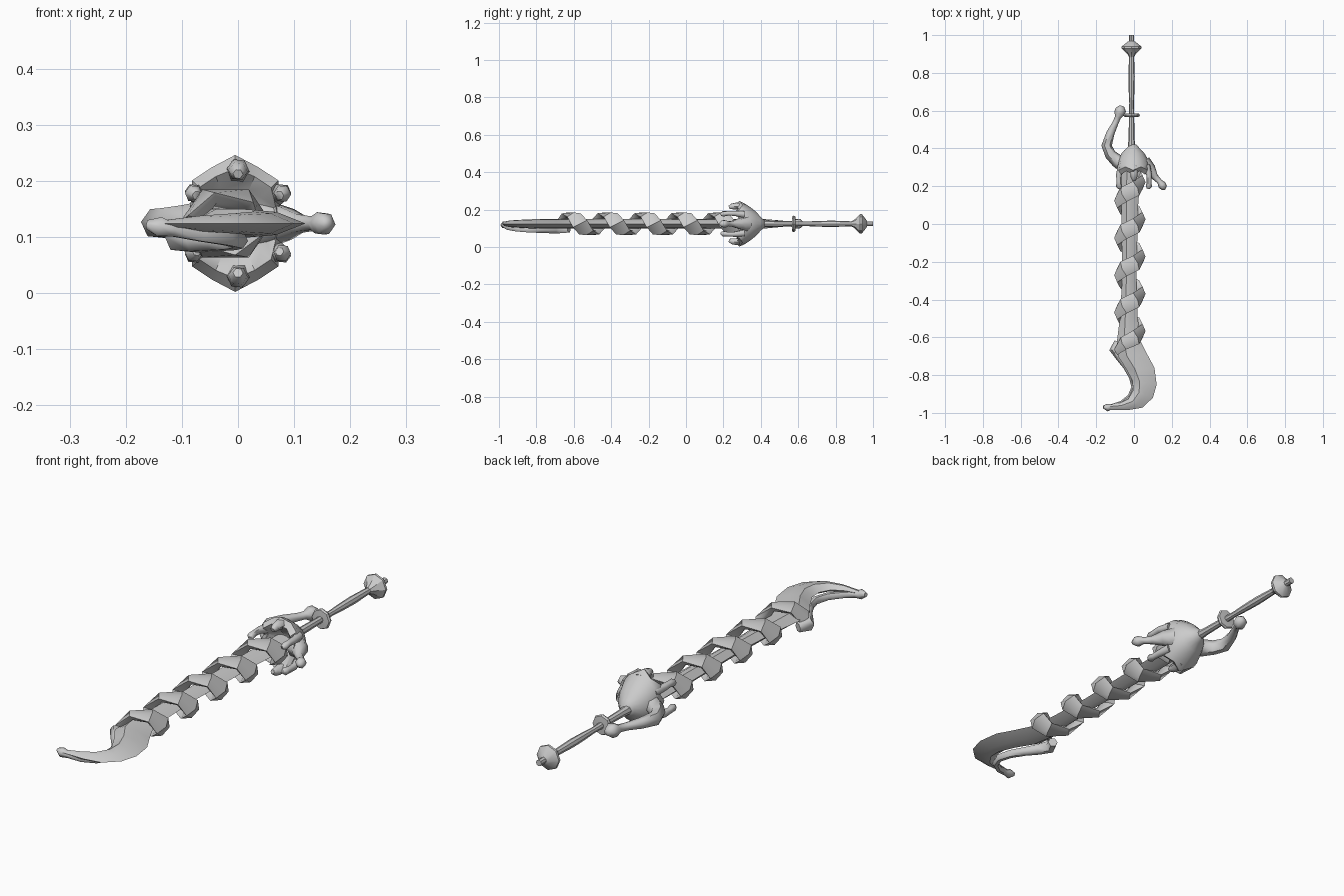
import bpy, bmesh, math
from mathutils import Vector

ZC = 0.124  # height of the weapon's long axis
metal = bpy.data.materials.new("grey metal")
metal.diffuse_color = (0.6, 0.6, 0.6, 1)


def loft(name, rings, angle=40):
    """Skin a list of equal rings of points and cap both ends."""
    bm = bmesh.new()
    rows = [[bm.verts.new(p) for p in ring] for ring in rings]
    n = len(rows[0])
    for a, b in zip(rows, rows[1:]):
        for i in range(n):
            j = (i + 1) % n
            bm.faces.new((a[i], a[j], b[j], b[i]))
    bm.faces.new(rows[0])
    bm.faces.new(rows[-1])
    bmesh.ops.recalc_face_normals(bm, faces=bm.faces)
    me = bpy.data.meshes.new(name)
    bm.to_mesh(me)
    bm.free()
    me.materials.append(metal)
    ob = bpy.data.objects.new(name, me)
    bpy.context.collection.objects.link(ob)
    bpy.ops.object.select_all(action='DESELECT')
    ob.select_set(True)
    bpy.context.view_layer.objects.active = ob
    bpy.ops.object.shade_smooth_by_angle(angle=math.radians(angle))
    return ob


def lathe(name, profile, cx, sides=8, angle=40):
    """Turn (y, radius) pairs about the long axis."""
    turn = [2 * math.pi * i / sides for i in range(sides)]
    return loft(name, [[(cx + r * math.cos(t), y, ZC + r * math.sin(t)) for t in turn]
                       for y, r in profile], angle)


def tube(name, path, sides=6):
    """Round limb through (x, y, z, radius) points."""
    pts = [Vector(p[:3]) for p in path]
    rings = []
    for i, p in enumerate(pts):
        d = (pts[min(i + 1, len(pts) - 1)] - pts[max(i - 1, 0)]).normalized()
        u = d.cross(Vector((0.1, 0.05, 1))).normalized()
        v = d.cross(u)
        r = path[i][3]
        rings.append([p + r * (u * math.cos(2 * math.pi * k / sides) + v * math.sin(2 * math.pi * k / sides))
                      for k in range(sides)])
    return loft(name, rings, 60)


# Grip, ring and pommel
lathe("grip", [(0.38, 0.022), (0.45, 0.016), (0.6, 0.013), (0.64, 0.012), (0.7, 0.015),
               (0.78, 0.017), (0.84, 0.015), (0.92, 0.012)], -0.013)
lathe("grip_ring", [(0.566, 0.014), (0.568, 0.04), (0.576, 0.044), (0.584, 0.04), (0.586, 0.014)], -0.013)
lathe("pommel", [(0.885, 0.014), (0.9, 0.022), (0.93, 0.052), (0.94, 0.052), (0.965, 0.02),
                 (0.968, 0.013), (1.0, 0.013)], -0.013, 8, 30)

# Bell guard: hollow toward the blade, rim raised into points above and below
rings = []
for y, r, peak in [(0.42, 0.018, 0), (0.4, 0.036, 0), (0.375, 0.06, 0.004), (0.345, 0.078, 0.01),
                   (0.315, 0.086, 0.022), (0.285, 0.086, 0.036), (0.262, 0.078, 0.02),
                   (0.285, 0.06, 0.008), (0.33, 0.03, 0)]:
    ring = []
    for i in range(16):
        t = 2 * math.pi * i / 16
        s = r + peak * abs(math.sin(t)) ** 6 + peak * 0.5 * (i % 4 == 2)
        scallop = 0.018 * (i % 2) if y < 0.3 else 0
        ring.append((s * math.cos(t) - 0.005, y + scallop, ZC + s * math.sin(t)))
    rings.append(ring)
loft("bell_guard", rings, 50)

# Claw fingers around the rim
for s in (-1, 1):
    tube("rim_claw", [(0, 0.31, ZC + s * 0.088, 0.022), (0, 0.27, ZC + s * 0.096, 0.02),
                      (0, 0.245, ZC + s * 0.093, 0.017), (0, 0.23, ZC + s * 0.088, 0.009)])
    for m in (-1, 1):
        tube("side_claw", [(m * 0.066, 0.31, ZC + s * 0.05, 0.02), (m * 0.08, 0.26, ZC + s * 0.056, 0.015),
                           (m * 0.08, 0.225, ZC + s * 0.056, 0.013), (m * 0.079, 0.2, ZC + s * 0.053, 0.016),
                           (m * 0.074, 0.187, ZC + s * 0.05, 0.008)])

# Hooked quillon on the right, and the arm that curls back to the grip on the left
tube("quillon", [(0.05, 0.32, ZC, 0.045), (0.085, 0.29, ZC, 0.032), (0.11, 0.25, ZC, 0.018),
                 (0.135, 0.225, ZC, 0.014), (0.148, 0.208, ZC, 0.022), (0.155, 0.195, ZC, 0.02),
                 (0.158, 0.18, ZC, 0.008)])
tube("knuckle_arm", [(-0.05, 0.315, ZC, 0.045), (-0.09, 0.335, ZC, 0.036), (-0.125, 0.368, ZC, 0.03),
                     (-0.145, 0.415, ZC, 0.028), (-0.125, 0.48, ZC, 0.022), (-0.098, 0.535, ZC, 0.016),
                     (-0.085, 0.565, ZC, 0.016), (-0.078, 0.585, ZC, 0.028), (-0.07, 0.605, ZC, 0.029),
                     (-0.064, 0.625, ZC, 0.012)])

# Blade: two edges with a flat-topped ridge between, sweeping into a hook
stations = [  # left edge x, y, right edge x, y, half thickness
    (-0.07, 0.33, 0.04, 0.33, 0.026), (-0.067, 0.1, 0.022, 0.1, 0.026),
    (-0.063, -0.3, 0.012, -0.3, 0.025), (-0.075, -0.5, 0.02, -0.5, 0.025),
    (-0.09, -0.62, 0.035, -0.62, 0.026), (-0.085, -0.7, 0.07, -0.69, 0.026),
    (-0.04, -0.77, 0.108, -0.76, 0.026), (-0.008, -0.83, 0.12, -0.85, 0.024),
    (-0.005, -0.88, 0.1, -0.92, 0.021), (-0.03, -0.925, 0.045, -0.972, 0.018),
    (-0.08, -0.95, -0.03, -0.985, 0.014), (-0.14, -0.96, -0.135, -0.985, 0.005)]
rings = []
for lx, ly, rx, ry, h in stations:
    a, b = Vector((lx, ly, ZC)), Vector((rx, ry, ZC))
    rings.append([a.lerp(b, f) + Vector((0, 0, h * k))
                  for f, k in ((0, 0), (0.3, 1), (0.6, 0.85), (1, 0), (0.6, -0.85), (0.3, -1))])
loft("blade", rings, 25)

# Faceted band spiralling round the blade
rings = []
steps = 28
for i in range(steps + 1):
    t = math.pi * (1 - i / 3)  # six facets a turn
    y = -0.665 + 0.197 * i / 6
    w = 0.042 * min(1, 0.75 + i * 0.1)
    c, s = math.cos(t), math.sin(t)
    ring = []
    for along, depth in ((0, 0), (w, 0.016), (w * 0.6, 0.034), (-w * 0.6, 0.034), (-w, 0.016)):
        lean = -0.45 * along  # tilt the section square to the spiral
        rx, rz = 0.083 - depth, 0.07 - depth
        ring.append((-0.022 + rx * c + lean * s, y + along * 0.9, ZC + rz * s - lean * c))
    rings.append(ring)
loft("spiral_band", rings, 50)

# Tail of the band, running under the inner edge to the blade tip
tube("band_tail", [(-0.085, -0.625, 0.095, 0.02), (-0.105, -0.665, 0.098, 0.026), (-0.075, -0.705, 0.092, 0.022),
                   (-0.04, -0.755, 0.091, 0.018), (-0.01, -0.81, 0.092, 0.017), (0.002, -0.865, 0.094, 0.016),
                   (-0.02, -0.915, 0.098, 0.015), (-0.065, -0.95, 0.104, 0.014), (-0.115, -0.966, 0.112, 0.013),
                   (-0.14, -0.972, 0.118, 0.02), (-0.162, -0.968, 0.122, 0.009)])
